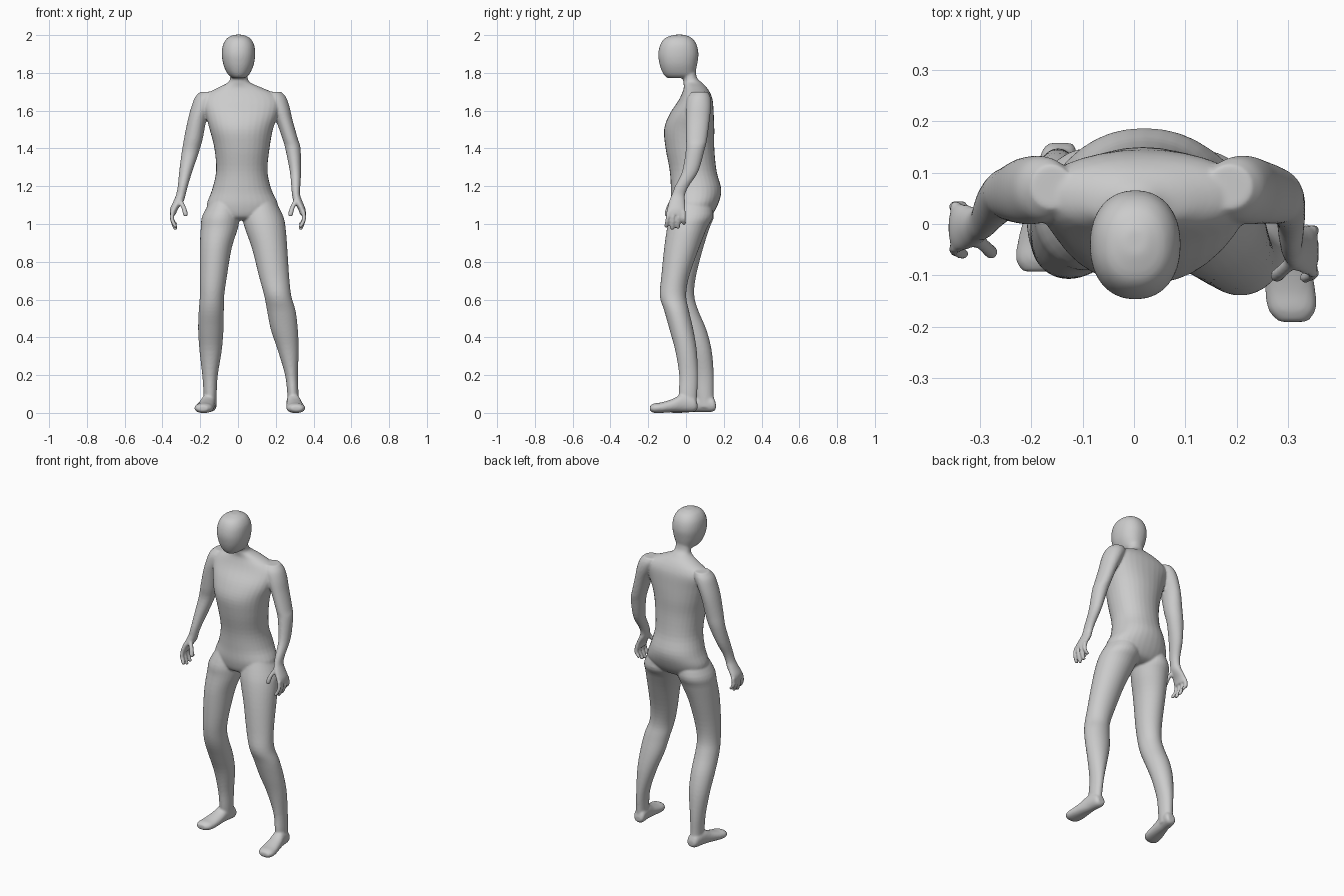
import bpy, bmesh, math
from mathutils import Vector

parts = []


def catmull(rows, steps):
    """Smoothly resample a list of section rows."""
    rows = [Vector(r) for r in rows]
    out = []
    for i in range(len(rows) - 1):
        p0, p1 = rows[max(i - 1, 0)], rows[i]
        p2, p3 = rows[i + 1], rows[min(i + 2, len(rows) - 1)]
        for s in range(steps):
            t = s / steps
            out.append(0.5 * (2 * p1 + (p2 - p0) * t + (2 * p0 - 5 * p1 + 4 * p2 - p3) * t * t
                              + (3 * p1 - p0 - 3 * p2 + p3) * t ** 3))
    return out + [rows[-1]]


def loft(name, rows, axis="Z", power=2.0, sides=32, steps=4):
    """Closed loft of ellipses; row = position on axis, then min/max of the two other axes."""
    bm = bmesh.new()
    rings = []
    for h, a0, a1, b0, b1 in catmull(rows, steps):
        ring = []
        for k in range(sides):
            c, s = math.cos(2 * math.pi * k / sides), math.sin(2 * math.pi * k / sides)
            a = (a0 + a1) / 2 + (a1 - a0) / 2 * math.copysign(abs(c) ** (2 / power), c)
            b = (b0 + b1) / 2 + (b1 - b0) / 2 * math.copysign(abs(s) ** (2 / power), s)
            ring.append(bm.verts.new((a, b, h) if axis == "Z" else (a, h, b)))
        rings.append(ring)
    for r, q in zip(rings, rings[1:]):
        for k in range(sides):
            n = (k + 1) % sides
            bm.faces.new((r[k], r[n], q[n], q[k]))
    bm.faces.new(rings[0])
    bm.faces.new(rings[-1])
    bmesh.ops.recalc_face_normals(bm, faces=bm.faces)
    me = bpy.data.meshes.new(name)
    bm.to_mesh(me)
    bm.free()
    ob = bpy.data.objects.new(name, me)
    bpy.context.collection.objects.link(ob)
    parts.append(ob)


def digit(name, points, r):
    """Round-tipped finger through three points, top to tip."""
    rows = [(z, x - r, x + r, y - r, y + r) for x, y, z in points]
    x, y, z = points[-1]
    rows.append((z - r * 0.8, x - r * 0.5, x + r * 0.5, y - r * 0.5, y + r * 0.5))
    loft(name, rows, sides=12)


# Head
loft("head", [
    (2.002, -.02, .025, -.06, -.01), (1.985, -.056, .062, -.11, .03),
    (1.95, -.079, .085, -.136, .056), (1.90, -.086, .091, -.147, .066),
    (1.85, -.079, .085, -.141, .060), (1.81, -.064, .070, -.128, .052),
    (1.785, -.047, .054, -.113, .048), (1.772, -.028, .034, -.095, .03)], power=2.2)

# Neck, chest and pelvis
loft("torso", [
    (1.85, -.040, .045, -.03, .05), (1.78, -.041, .051, -.018, .056),
    (1.75, -.052, .063, -.014, .082), (1.722, -.105, .125, -.012, .11),
    (1.69, -.165, .195, -.022, .13), (1.65, -.19, .225, -.042, .142),
    (1.58, -.172, .212, -.088, .147), (1.50, -.15, .185, -.116, .15),
    (1.40, -.125, .167, -.108, .15), (1.28, -.116, .156, -.086, .162),
    (1.18, -.138, .178, -.08, .187), (1.10, -.165, .212, -.08, .168),
    (1.04, -.14, .18, -.065, .13), (1.02, -.08, .11, -.03, .09)], power=2.15)

# Legs: one stands back, the other steps forward
loft("back_leg", [
    (1.16, -.12, -.01, -.04, .12), (1.05, -.186, .008, -.085, .148),
    (.98, -.197, .0, -.092, .125), (.87, -.202, -.034, -.105, .09),
    (.72, -.202, -.059, -.107, .052), (.62, -.202, -.073, -.1, .044),
    (.54, -.208, -.075, -.08, .066), (.44, -.211, -.077, -.035, .108),
    (.33, -.204, -.086, .012, .136), (.20, -.189, -.107, .042, .147),
    (.10, -.182, -.113, .05, .147), (.03, -.18, -.115, .06, .15)])
loft("front_leg", [
    (1.16, .05, .175, -.04, .12), (1.05, .022, .236, -.082, .145),
    (.98, .036, .252, -.1, .112), (.87, .074, .261, -.116, .068),
    (.72, .112, .271, -.131, .016), (.62, .139, .282, -.139, .001),
    (.54, .154, .305, -.115, .016), (.44, .174, .317, -.087, .039),
    (.33, .211, .321, -.057, .057), (.20, .249, .317, -.036, .063),
    (.10, .261, .32, -.038, .059), (.03, .262, .318, -.03, .055)])

# Feet: y, half width, bottom, top
foot = [(.158, .022, .02, .05), (.14, .034, .006, .085), (.08, .037, .005, .10),
        (.03, .043, .004, .075), (-.03, .049, .0, .056), (-.07, .046, .0, .05), (-.093, .028, .01, .038)]
for name, heel, toe, dy in (("back_foot", -.143, -.188, 0), ("front_foot", .288, .31, -.098)):
    rows = []
    for y, w, z0, z1 in foot:
        c = heel + (toe - heel) * (.158 - y) / .25
        rows.append((y + dy, c - w, c + w, z0, z1))
    loft(name, rows, axis="Y", power=2.2)

# Arms, running into the palms
loft("arm_a", [
    (1.70, -.20, -.12, .03, .115), (1.67, -.228, -.12, .008, .13),
    (1.62, -.247, -.14, .0, .133), (1.55, -.266, -.167, .0, .128),
    (1.45, -.286, -.187, .005, .115), (1.38, -.298, -.207, .01, .105),
    (1.28, -.311, -.241, -.01, .078), (1.20, -.319, -.266, -.028, .042),
    (1.155, -.328, -.277, -.034, .03), (1.12, -.342, -.288, -.044, .034),
    (1.08, -.360, -.317, -.054, .04), (1.05, -.361, -.330, -.056, .042)])
loft("arm_b", [
    (1.70, .14, .23, .03, .115), (1.67, .14, .255, .008, .13),
    (1.62, .165, .273, .0, .133), (1.55, .20, .289, .0, .125),
    (1.45, .236, .317, .0, .112), (1.40, .25, .331, .0, .1),
    (1.28, .274, .334, -.02, .066), (1.20, .282, .33, -.058, .015),
    (1.155, .286, .329, -.076, -.005), (1.12, .294, .341, -.09, -.005),
    (1.08, .318, .357, -.1, -.003), (1.05, .328, .360, -.102, -.003)])

# Hands: four curled fingers and a thumb on each side
for name, side, dy in (("a", -1, 0), ("b", 1, -.046)):
    for i, tip in enumerate((.983, .972, .978, .998)):
        y = -.045 + i * .026
        y2 = -.058 + i * .031
        digit(f"finger_{name}{i}", [(side * .346, y + dy, 1.07), (side * .349, (y + y2) / 2 + dy, 1.025),
                                    (side * .333, y2 + dy, tip + .006)], .0115)
    digit(f"thumb_{name}", [(side * .309, -.025 + dy, 1.13), (side * .287, -.047 + dy, 1.085),
                            (side * .278, -.055 + dy, 1.05)], .0135)

# Fuse all parts into one smooth skin
bpy.ops.object.select_all(action="DESELECT")
for ob in parts:
    ob.select_set(True)
body = next(o for o in parts if o.name == "torso")
bpy.context.view_layer.objects.active = body
bpy.ops.object.join()
body.name = "body"
remesh = body.modifiers.new("fuse", "REMESH")
remesh.mode = "VOXEL"
remesh.voxel_size = .006
remesh.use_smooth_shade = True
smooth = body.modifiers.new("soften", "SMOOTH")
smooth.factor = .5
smooth.iterations = 5
for m in ("fuse", "soften"):
    bpy.ops.object.modifier_apply(modifier=m)
bpy.ops.object.shade_smooth()
